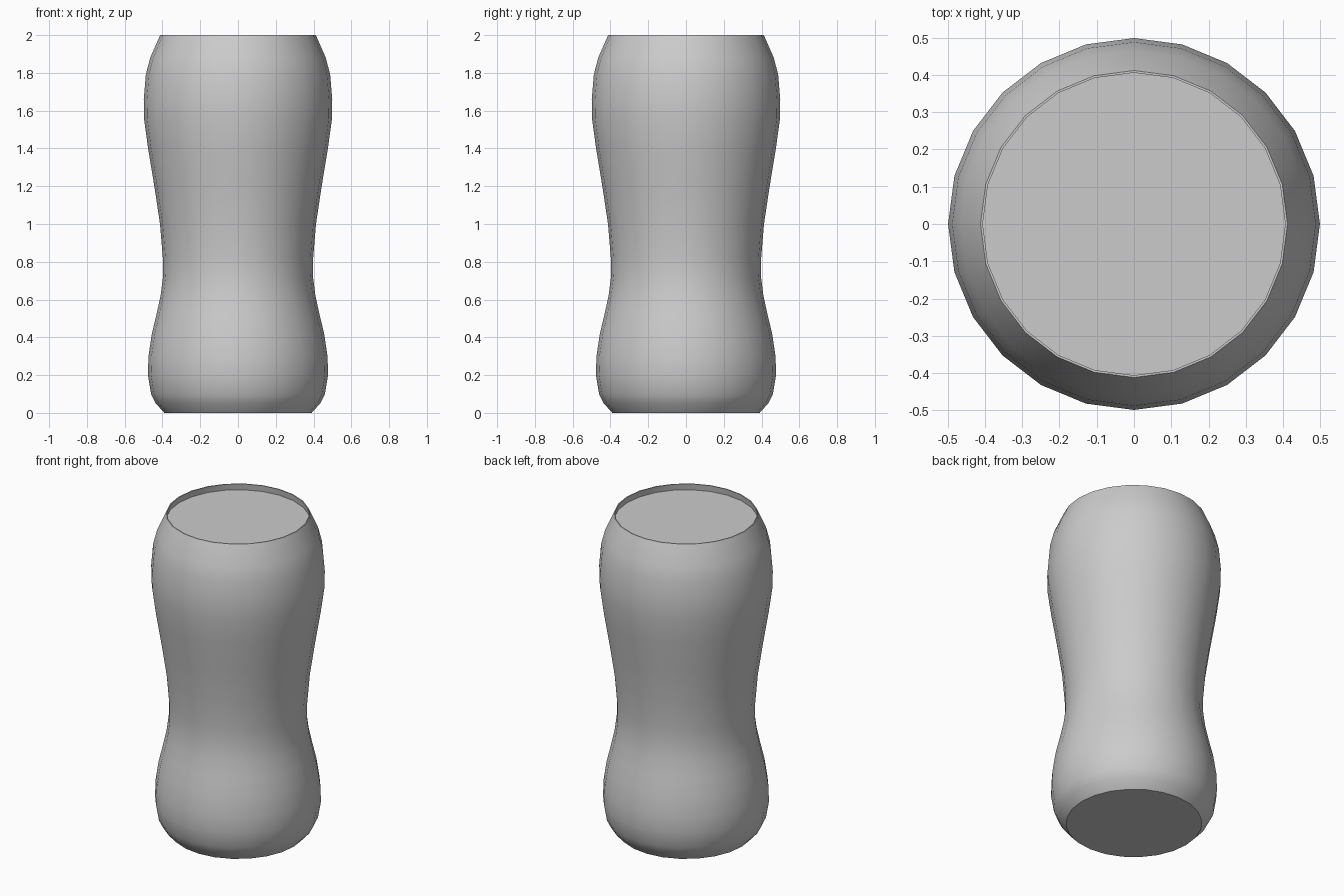
import bpy, bmesh, math

if "Cube" in bpy.data.objects:
    bpy.data.objects.remove(bpy.data.objects["Cube"])

SIDES = 24


def lathe(name, profile, cap_start=False, cap_end=False):
    """Revolve (radius, height) points around z."""
    bm = bmesh.new()
    rings = []
    for r, z in profile:
        rings.append([bm.verts.new((r * math.cos(2 * math.pi * i / SIDES),
                                    r * math.sin(2 * math.pi * i / SIDES), z))
                      for i in range(SIDES)])
    for a, b in zip(rings, rings[1:]):
        for i in range(SIDES):
            j = (i + 1) % SIDES
            bm.faces.new((a[i], a[j], b[j], b[i]))
    if cap_start:
        bm.faces.new(rings[0][::-1])
    if cap_end:
        bm.faces.new(rings[-1])
    mesh = bpy.data.meshes.new(name)
    bm.to_mesh(mesh)
    bm.free()
    obj = bpy.data.objects.new(name, mesh)
    bpy.context.collection.objects.link(obj)
    bpy.ops.object.select_all(action='DESELECT')
    obj.select_set(True)
    bpy.context.view_layer.objects.active = obj
    bpy.ops.object.shade_smooth_by_angle(angle=math.radians(35))
    return obj


# Waisted glass body: flat base, outer wall, thin rim and short inner lip
lathe("glass_body", [
    (0.39, 0.0), (0.435, 0.05), (0.46, 0.1), (0.477, 0.2), (0.474, 0.3),
    (0.456, 0.42), (0.432, 0.52), (0.41, 0.62), (0.397, 0.72), (0.398, 0.82),
    (0.413, 1.0), (0.443, 1.2), (0.476, 1.4), (0.498, 1.56), (0.499, 1.66),
    (0.488, 1.79), (0.465, 1.88), (0.412, 2.0), (0.406, 2.0), (0.412, 1.96),
], cap_start=True)

# Flat surface of the contents, just below the rim
lathe("liquid_surface", [(0.2, 1.96), (0.412, 1.96)][::-1], cap_end=True)
